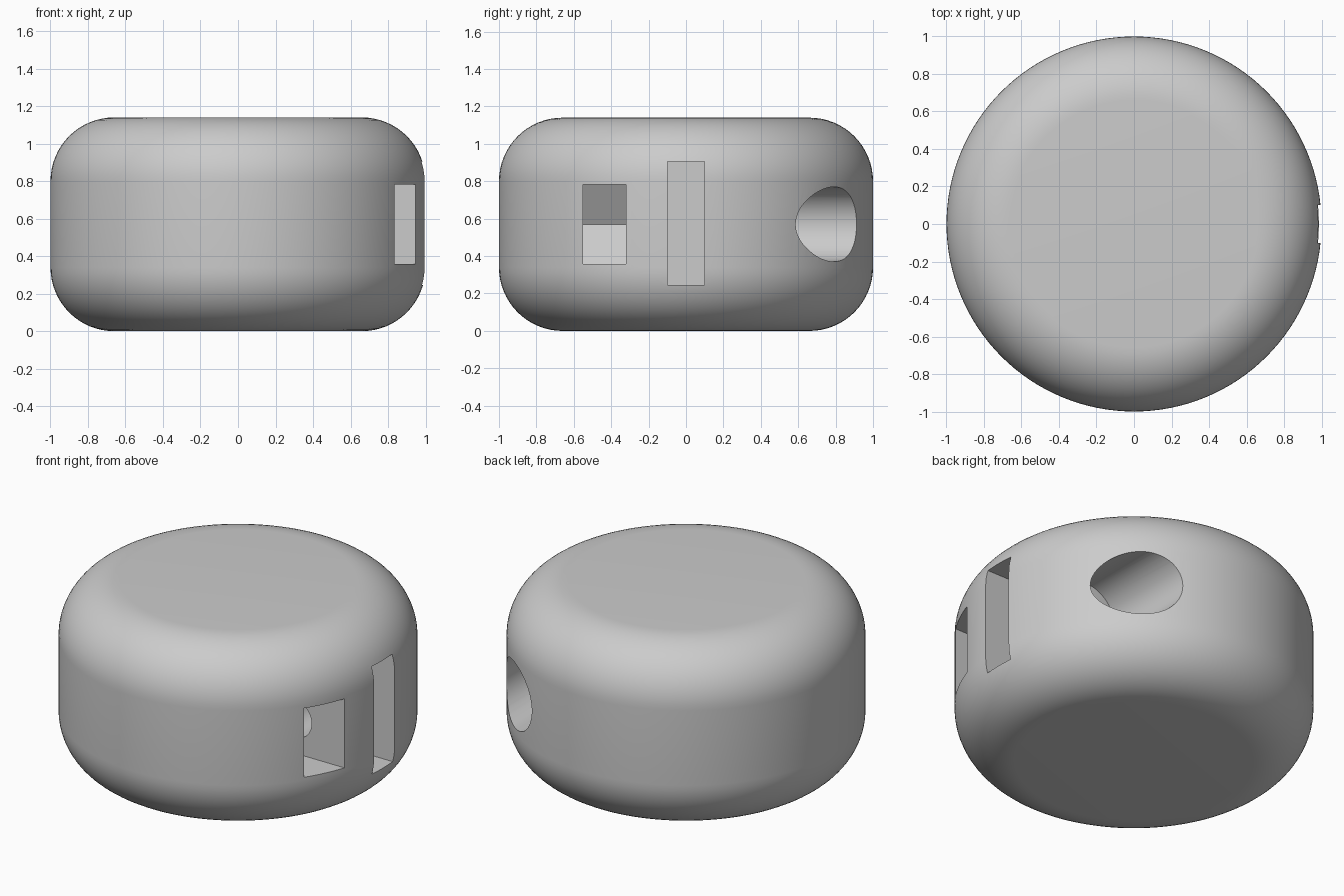
import bpy, bmesh, math

cube = bpy.data.objects.get("Cube")
if cube:
    bpy.data.objects.remove(cube, do_unlink=True)

HEIGHT = 1.14
MID = HEIGHT / 2
BORE_X = 0.61       # axis shared by the bolt bores and the nut pocket

grey = bpy.data.materials.new("plain grey")
grey.use_nodes = True
colour = (0.6, 0.6, 0.6, 1)
grey.diffuse_color = colour
grey.node_tree.nodes["Principled BSDF"].inputs["Base Color"].default_value = colour


def add_object(name, bm):
    bmesh.ops.recalc_face_normals(bm, faces=bm.faces)
    mesh = bpy.data.meshes.new(name)
    bm.to_mesh(mesh)
    bm.free()
    mesh.materials.append(grey)
    obj = bpy.data.objects.new(name, mesh)
    bpy.context.collection.objects.link(obj)
    return obj


def prism(name, profile, y0, y1):
    """Extrude an x-z profile along y."""
    bm = bmesh.new()
    face = bm.faces.new([bm.verts.new((x, y0, z)) for x, z in profile])
    side = bmesh.ops.extrude_face_region(bm, geom=[face])["geom"]
    verts = [v for v in side if isinstance(v, bmesh.types.BMVert)]
    bmesh.ops.translate(bm, verts=verts, vec=(0, y1 - y0, 0))
    return add_object(name, bm)


def circle(radius, sides=64):
    return [(BORE_X + radius * math.cos(math.tau * i / sides),
             MID + radius * math.sin(math.tau * i / sides)) for i in range(sides)]


# Round body with broad fillets at top and bottom
bm = bmesh.new()
bmesh.ops.create_cone(bm, cap_ends=True, segments=128, radius1=1, radius2=1, depth=HEIGHT)
bmesh.ops.translate(bm, verts=bm.verts, vec=(0, 0, MID))
rims = [e for e in bm.edges if abs(e.verts[0].co.z - e.verts[1].co.z) < 0.01]
bmesh.ops.bevel(bm, geom=rims, offset=0.34, segments=16, profile=0.5, affect='EDGES')
body = add_object("round_body", bm)

# Nut pocket: half a hexagon at the back, open to the side
half = 0.212
tip = half / math.cos(math.pi / 6)
pocket = [(BORE_X - tip, MID), (BORE_X - tip / 2, MID - half), (1.2, MID - half),
          (1.2, MID + half), (BORE_X - tip / 2, MID + half)]

# Shallow upright slot in the side
slot = [(0.8, 0.245), (1.2, 0.245), (1.2, 0.905), (0.8, 0.905)]

cutters = [
    prism("bolt_head_bore_cutter", circle(0.2), 0.32, 1.2),
    prism("bolt_shaft_bore_cutter", circle(0.115), -0.4, 0.4),
    prism("nut_pocket_cutter", pocket, -0.55, -0.32),
    prism("side_slot_cutter", slot, -0.1, 0.1),
]

bpy.ops.object.select_all(action='DESELECT')
bpy.context.view_layer.objects.active = body
body.select_set(True)
for cutter in cutters:
    cut = body.modifiers.new(cutter.name, 'BOOLEAN')
    cut.operation = 'DIFFERENCE'
    cut.solver = 'EXACT'
    cut.object = cutter
    bpy.ops.object.modifier_apply(modifier=cut.name)
    bpy.data.objects.remove(cutter, do_unlink=True)

bpy.ops.object.shade_smooth_by_angle(angle=math.radians(30))
